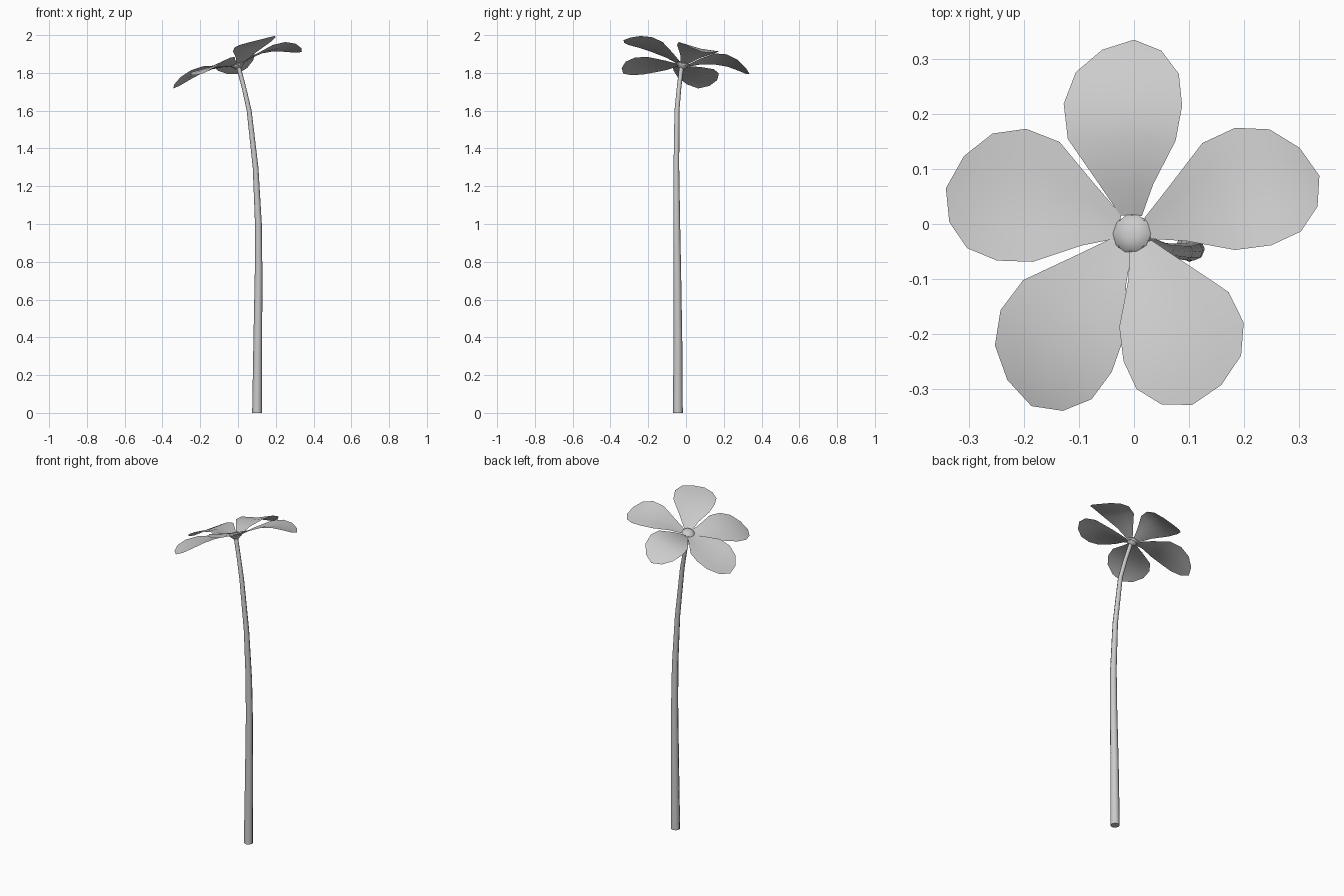
import bpy, bmesh
from math import cos, sin, pi
from mathutils import Vector

if "Cube" in bpy.data.objects:
    bpy.data.objects.remove(bpy.data.objects["Cube"])

SLOPE_X, SLOPE_Y, HEAD_Z = 0.30, -0.14, 1.843
NORMAL = Vector((-SLOPE_X, -SLOPE_Y, 1)).normalized()


def finish(name, bm, angle=60):
    bmesh.ops.recalc_face_normals(bm, faces=bm.faces)
    mesh = bpy.data.meshes.new(name)
    bm.to_mesh(mesh)
    bm.free()
    ob = bpy.data.objects.new(name, mesh)
    bpy.context.collection.objects.link(ob)
    bpy.ops.object.select_all(action='DESELECT')
    ob.select_set(True)
    bpy.context.view_layer.objects.active = ob
    bpy.ops.object.shade_smooth_by_angle(angle=angle * pi / 180)
    return ob


def tube(name, rings, axis, sides=8):
    """Loft circles (x, y, z, radius) that all face along axis."""
    bm = bmesh.new()
    u = Vector((0, 1, 0)).cross(axis).normalized()
    v = axis.cross(u)
    loops = []
    for x, y, z, r in rings:
        loops.append([bm.verts.new(Vector((x, y, z)) +
                      r * (u * cos(2 * pi * i / sides) + v * sin(2 * pi * i / sides)))
                      for i in range(sides)])
    for a, b in zip(loops, loops[1:]):
        for i in range(sides):
            j = (i + 1) % sides
            bm.faces.new((a[i], a[j], b[j], b[i]))
    bm.faces.new(loops[0])
    bm.faces.new(loops[-1])
    return finish(name, bm)


def petal(name, base, tip, offset, width, hump, tip_lift):
    """Curved leaf: axis base to tip, sideways belly offset, lifted off the tilted head plane."""
    rows = [(0.0, .18), (.18, .46), (.43, .91), (.63, 1.0), (.81, .87), (.94, .50)]
    base, tip = Vector(base), Vector(tip)
    axis = tip - base
    left = Vector((-axis.y, axis.x)).normalized()

    def height(p, t, s):
        arch = hump * sin(pi * min(t / 1.2, 1)) + tip_lift * t ** 3
        groove = -0.010 * (1 - abs(s)) * sin(pi * t)
        return HEAD_Z + SLOPE_X * p.x + SLOPE_Y * p.y + arch + groove

    bm = bmesh.new()
    grid = []
    for t, w in rows:
        row = []
        for s in (-1, -.5, 0, .5, 1):
            p = base + axis * t + left * (offset * sin(pi * t) + s * w * width)
            row.append(bm.verts.new((p.x, p.y, height(p, t, s))))
        grid.append(row)
    for a, b in zip(grid, grid[1:]):
        for i in range(4):
            bm.faces.new((a[i], a[i + 1], b[i + 1], b[i]))
    end = bm.verts.new((tip.x, tip.y, height(tip, 1, 0)))
    for i in range(4):
        bm.faces.new((grid[-1][i], grid[-1][i + 1], end))
    return finish(name, bm)


# Gently bent, tapering stem
tube("stem", [(.101, -.043, 0, .026), (.105, -.043, .4, .023), (.109, -.046, .75, .020),
              (.108, -.049, 1.0, .018), (.093, -.051, 1.3, .015), (.059, -.048, 1.6, .013),
              (.032, -.037, 1.72, .012), (.003, -.024, 1.83, .012)], Vector((0, 0, 1)))

# Five petals
petal("petal_back", (-.005, .015), (.000, .336), .020, .108, .068, -.035)
petal("petal_right", (.025, -.008), (.338, .088), .018, .112, .052, -.048)
petal("petal_front_right", (.012, -.036), (.106, -.330), .022, .115, .055, .025)
petal("petal_front_left", (-.022, -.036), (-.187, -.332), -.020, .116, .025, -.050)
petal("petal_left", (-.028, -.005), (-.343, .065), -.016, .123, .045, -.036)

# Calyx under the head
head = Vector((-.003, -.018, HEAD_Z))
tube("calyx", [(*(head + NORMAL * d), r) for d, r in
               ((-.024, .012), (-.014, .022), (.000, .037), (.006, .034))], NORMAL)

# Flattened button in the middle
tube("flower_centre", [(*(head + NORMAL * d), r) for d, r in
                       ((-.008, .030), (.004, .036), (.012, .029), (.017, .015), (.018, .004))],
     NORMAL, 10)
